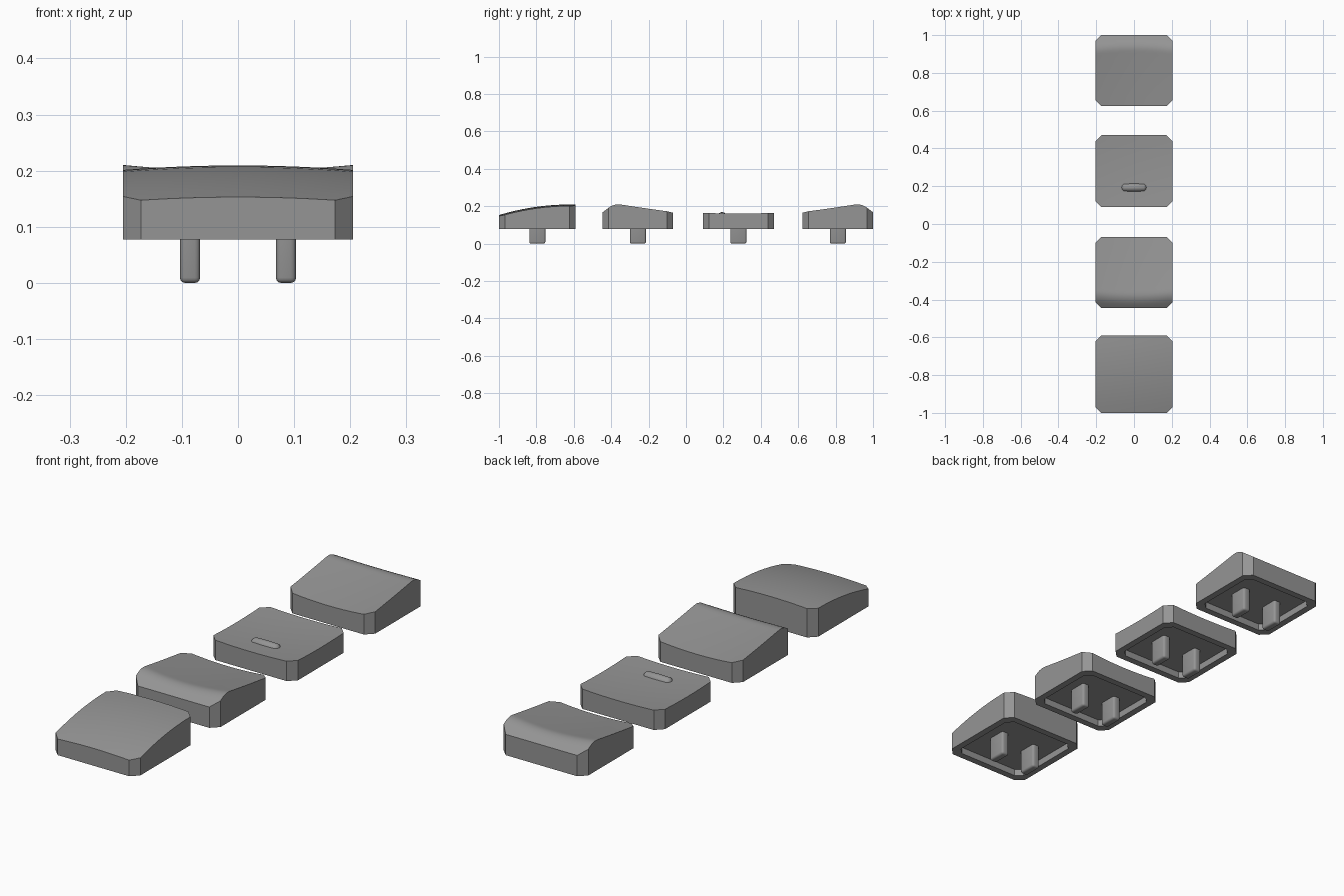
import bpy, bmesh, math
from mathutils import Vector

if "Cube" in bpy.data.objects:
    bpy.data.objects.remove(bpy.data.objects["Cube"])

HW, BASE, CH, WALL, DEPTH = 0.205, 0.077, 0.032, 0.03, 0.03
DARK = bpy.data.materials.new("dark_grey_plastic")
DARK.diffuse_color = (0.3, 0.3, 0.3, 1)
DARK.use_nodes = True
DARK.node_tree.nodes["Principled BSDF"].inputs["Base Color"].default_value = DARK.diffuse_color


def finish(name, bm, angle=25):
    bmesh.ops.recalc_face_normals(bm, faces=bm.faces)
    me = bpy.data.meshes.new(name)
    bm.to_mesh(me)
    bm.free()
    me.materials.append(DARK)
    ob = bpy.data.objects.new(name, me)
    bpy.context.collection.objects.link(ob)
    bpy.ops.object.select_all(action='DESELECT')
    ob.select_set(True)
    bpy.context.view_layer.objects.active = ob
    bpy.ops.object.shade_smooth_by_angle(angle=math.radians(angle))
    return ob


# Top surfaces: height at (x, y) relative to the key centre
def convex_top(x, y, hy):
    t = (y + hy) / (2 * hy)
    return 0.153 + 0.122 * t - 0.066 * t * t - 0.008 * (x / HW) ** 2


def dished_top(x, y, hy):
    return 0.153 + 0.007 * (x / HW) ** 2 + 0.006 * (y / hy) ** 2


def ridged_top(x, y, hy, side):
    d = hy - side * y                      # distance from the sloped end
    t = d / (2 * hy)
    slope = 0.168 + 0.75 * d
    dish = 0.225 - 0.056 * t - 0.008 * t * (1 - t) - 0.012 * (1 - (x / HW) ** 2)
    k = 0.03                               # rounded ridge where they meet
    return min(slope, dish) - max(k - abs(slope - dish), 0) ** 2 / (4 * k)


# Keycap shell: chamfered square, gridded curved top, straight skirt, hollow below
def keycap(name, cy, hy, top, rows):
    bm = bmesh.new()
    a, b = HW - CH, hy - CH
    pts = [(a, -hy), (HW, -b), (HW, b), (a, hy), (-a, hy), (-HW, b), (-HW, -b), (-a, -hy)]
    bm.faces.new([bm.verts.new((x, y, 0)) for x, y in pts])
    cuts = [((HW * i / 8, 0, 0), (1, 0, 0)) for i in range(-7, 8)]
    cuts += [((0, r, 0), (0, 1, 0)) for r in rows]
    for co, no in cuts:
        bmesh.ops.bisect_plane(bm, geom=bm.verts[:] + bm.edges[:] + bm.faces[:],
                               plane_co=co, plane_no=no, dist=1e-5)
    for v in bm.verts:
        v.co.z = top(v.co.x, v.co.y, hy)
    edges = [e for e in bm.edges if e.is_boundary]
    for z, inset in ((BASE, 0), (BASE, WALL), (BASE + DEPTH, 0)):
        geom = bmesh.ops.extrude_edge_only(bm, edges=edges)['geom']
        edges = [g for g in geom if isinstance(g, bmesh.types.BMEdge)]
        for v in (g for g in geom if isinstance(g, bmesh.types.BMVert)):
            v.co.x *= (HW - inset) / HW
            v.co.y *= (hy - inset) / hy
            v.co.z = z
    bmesh.ops.holes_fill(bm, edges=edges, sides=0)
    bmesh.ops.translate(bm, verts=bm.verts, vec=(0, cy, 0))
    finish(name, bm)


# Pair of rounded mounting pegs
def pegs(name, cy):
    for side, label in ((-1, "left"), (1, "right")):
        bm = bmesh.new()
        bmesh.ops.create_cube(bm, size=1)
        h = BASE + DEPTH + 0.004
        for v in bm.verts:
            v.co = Vector((side * 0.0855 + v.co.x * 0.036, cy + v.co.y * 0.086, (v.co.z + 0.5) * h))
        low = [e for e in bm.edges if min(v.co.z for v in e.verts) < 0.01]
        bmesh.ops.bevel(bm, geom=low, offset=0.0095, segments=3, profile=0.5, affect='EDGES')
        finish(f"{name}_{label}", bm, 35)


def even(hy, n=10):
    return [hy * (2 * i / n - 1) for i in range(1, n)]


def ridge_rows(hy, side):                  # closer rows around the ridge
    ds = [0.012 * i for i in range(1, 11)] + [0.16 + 0.043 * i for i in range(5)]
    return [side * (hy - d) for d in ds]


keys = [
    ("thumb", -0.795, 0.205, convex_top, even(0.205)),
    ("lower_row", -0.2575, 0.188, lambda x, y, h: ridged_top(x, y, h, -1), ridge_rows(0.188, -1)),
    ("home_row", 0.28, 0.19, dished_top, even(0.19)),
    ("upper_row", 0.812, 0.188, lambda x, y, h: ridged_top(x, y, h, 1), ridge_rows(0.188, 1)),
]
for label, cy, hy, top, rows in keys:
    keycap(label + "_keycap", cy, hy, top, rows)
    pegs(label + "_peg", cy)

# Homing bar: capsule lying along x
bm = bmesh.new()
bmesh.ops.create_uvsphere(bm, u_segments=16, v_segments=10, radius=0.022)
for v in bm.verts:
    x, y, z = v.co
    v.co = Vector((z + math.copysign(0.045, z) if abs(z) > 1e-5 else 0, y + 0.193, x + 0.147))
finish("homing_bar", bm, 40)
